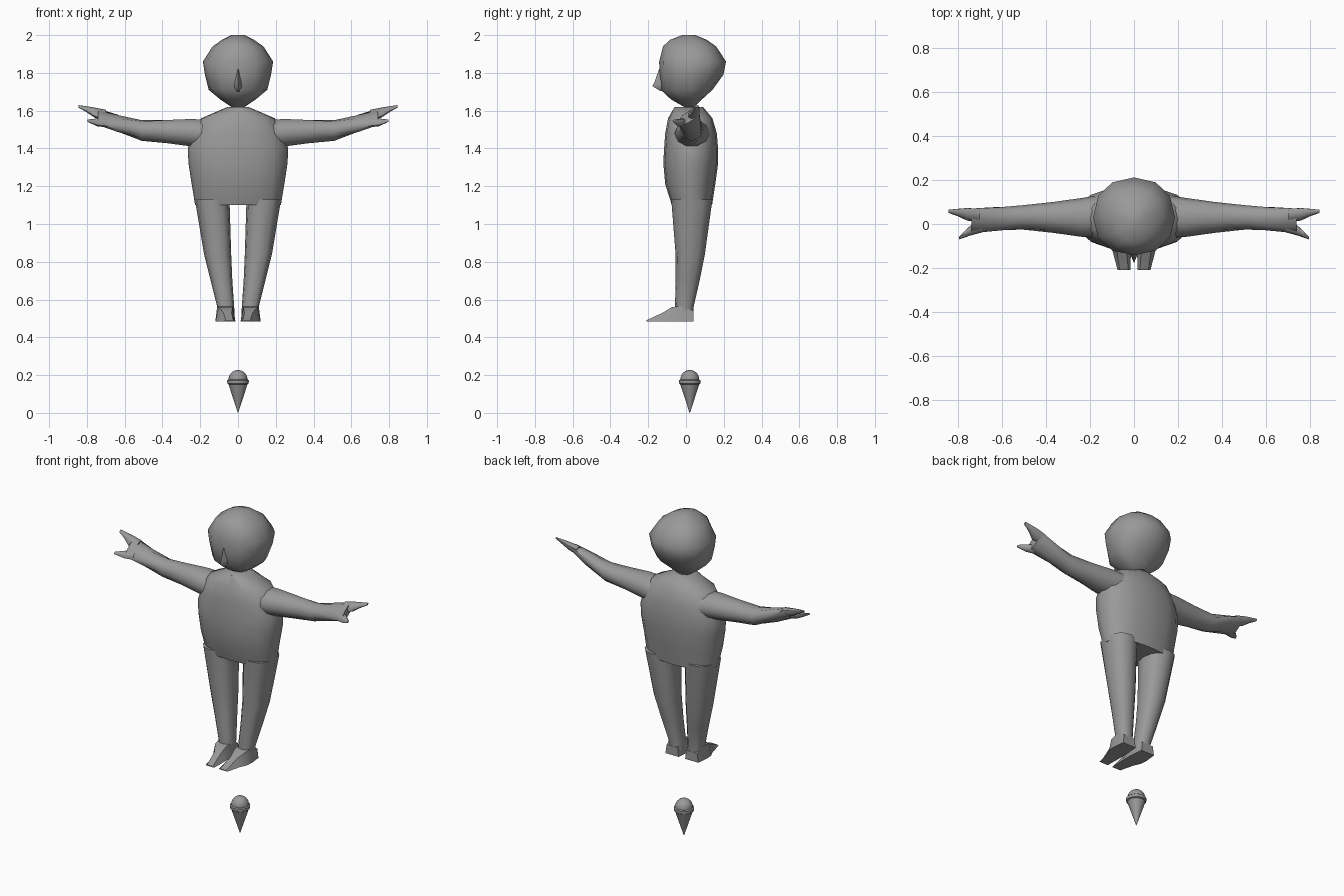
import bpy, bmesh, math

if "Cube" in bpy.data.objects:
    bpy.data.objects.remove(bpy.data.objects["Cube"])

grey = bpy.data.materials.new("plain grey")
grey.diffuse_color = (0.32, 0.32, 0.32, 1)
grey.use_nodes = True
grey.node_tree.nodes["Principled BSDF"].inputs["Base Color"].default_value = grey.diffuse_color


def finish(name, bm, angle=50):
    bmesh.ops.recalc_face_normals(bm, faces=bm.faces)
    me = bpy.data.meshes.new(name)
    bm.to_mesh(me)
    bm.free()
    me.materials.append(grey)
    ob = bpy.data.objects.new(name, me)
    bpy.context.collection.objects.link(ob)
    bpy.ops.object.select_all(action='DESELECT')
    ob.select_set(True)
    bpy.context.view_layer.objects.active = ob
    bpy.ops.object.shade_smooth_by_angle(angle=math.radians(angle))
    return ob


def loft(name, rings, angle=50):
    """Skin a list of equal-length rings and cap both ends."""
    bm = bmesh.new()
    vs = [[bm.verts.new(p) for p in r] for r in rings]
    n = len(rings[0])
    for a, b in zip(vs, vs[1:]):
        for i in range(n):
            j = (i + 1) % n
            bm.faces.new((a[i], a[j], b[j], b[i]))
    bm.faces.new(vs[0])
    bm.faces.new(vs[-1])
    return finish(name, bm, angle)


def power(v, e):
    return math.copysign(abs(v) ** (2 / e), v)


def flat_ring(z, x0, x1, y0, y1, n=12, e=2.0, yc=None):
    """Horizontal rounded ring; yc is the depth of its widest line."""
    xc, xr = (x0 + x1) / 2, (x1 - x0) / 2
    yc = (y0 + y1) / 2 if yc is None else yc
    pts = []
    for i in range(n):
        a = 2 * math.pi * (i + 0.5 * (n % 4 == 2)) / n
        s = power(math.sin(a), e)
        pts.append((xc + xr * power(math.cos(a), e),
                    yc + s * ((y1 - yc) if s > 0 else (yc - y0)), z))
    return pts


def arm_ring(x, y, z, long, short, tilt, side, n=10):
    """Upright ring across an arm, its long axis tilted in the y-z plane."""
    t = math.radians(tilt)
    pts = []
    for i in range(n):
        a = 2 * math.pi * i / n
        u, v = long * math.cos(a), short * math.sin(a)
        pts.append((side * x, y + u * math.cos(t) - v * math.sin(t),
                    z + u * math.sin(t) + v * math.cos(t)))
    return pts


# Head: height, half width, front, back
head = [(2.0, .035, -.02, .05), (1.975, .085, -.085, .11), (1.94, .135, -.122, .16),
        (1.86, .186, -.142, .212), (1.79, .175, -.14, .198), (1.71, .155, -.132, .14),
        (1.66, .095, -.08, .085), (1.62, .035, -.01, .045)]
loft("head", [flat_ring(z, -w, w, f, b, 12, 2.2, .03) for z, w, f, b in head])

# Nose: small wedge on the face
loft("nose", [[(-.006, -.135, 1.82), (.006, -.135, 1.82), (0, -.143, 1.82)],
              [(-.018, -.13, 1.75), (.018, -.13, 1.75), (0, -.165, 1.755)],
              [(-.022, -.125, 1.725), (.022, -.125, 1.725), (0, -.178, 1.73)],
              [(-.01, -.115, 1.70), (.01, -.115, 1.70), (0, -.138, 1.705)]])

# Torso: height, half width, front, back
torso = [(1.62, .055, -.06, .09), (1.56, .195, -.095, .14), (1.48, .24, -.11, .163),
         (1.40, .266, -.116, .17), (1.32, .262, -.12, .17), (1.21, .245, -.11, .155),
         (1.10, .227, -.075, .138)]
loft("torso", [flat_ring(z, -w, w, f, b, 16, 2.3) for z, w, f, b in torso])

for side, tag in ((-1, "left"), (1, "right")):
    # Leg: height, inner edge, outer edge, front, back
    leg = [(1.13, .045, .228, -.078, .14), (.84, .036, .18, -.055, .10),
           (.70, .03, .145, -.055, .072), (.56, .02, .11, -.058, .04),
           (.487, .018, .114, -.055, .04)]
    loft(tag + "_leg", [[(side * x, y, h) for x, y, h in flat_ring(z, a, b, f, k, 12, 2.4)]
                        for z, a, b, f, k in leg])

    # Foot: depth, inner edge, outer edge, top inset, top height
    foot = [(.04, .022, .112, .008, .54), (-.03, .015, .12, .01, .565),
            (-.075, .014, .118, .015, .56), (-.12, .014, .098, .02, .532),
            (-.21, .016, .075, .01, .49)]
    loft(tag + "_foot", [[(side * a, y, .485), (side * b, y, .485),
                          (side * (b - i), y, t), (side * (a + i), y, t)]
                         for y, a, b, i, t in foot], 30)

    # Arm and palm: distance out, depth, height, long radius, short radius, tilt
    arm = [(.13, .035, 1.475, .10, .075, 0), (.24, .03, 1.483, .088, .077, 0),
           (.37, .03, 1.489, .07, .065, 0), (.51, .03, 1.495, .056, .055, 10),
           (.64, .022, 1.534, .06, .042, 30), (.74, .014, 1.567, .068, .026, 34)]
    loft(tag + "_arm", [arm_ring(*r, side) for r in arm])

    # Fingers and thumb, forking from the palm
    fingers = [(.70, .038, 1.575, .036, .026, 34), (.76, .044, 1.59, .034, .022, 34),
               (.80, .052, 1.607, .02, .014, 34), (.845, .058, 1.623, .009, .005, 34)]
    loft(tag + "_fingers", [arm_ring(*r, side, 8) for r in fingers])
    thumb = [(.69, -.008, 1.54, .034, .026, 34), (.745, -.03, 1.538, .026, .018, 34),
             (.797, -.064, 1.547, .008, .005, 34)]
    loft(tag + "_thumb", [arm_ring(*r, side, 8) for r in thumb])

# Small floating marker: cone, collar and ball
CY = .02


def lathe(name, profile, n=24):
    return loft(name, [[(r * math.cos(2 * math.pi * i / n),
                         CY + r * math.sin(2 * math.pi * i / n), z) for i in range(n)]
                       for r, z in profile], 40)


lathe("marker_cone", [(.001, 0), (.05, .15)])
lathe("marker_collar", [(.048, .150), (.056, .155), (.057, .165), (.057, .172), (.048, .178)])
bm = bmesh.new()
bmesh.ops.create_uvsphere(bm, u_segments=24, v_segments=14, radius=.05)
bmesh.ops.translate(bm, verts=bm.verts, vec=(0, CY, .177))
finish("marker_ball", bm)
